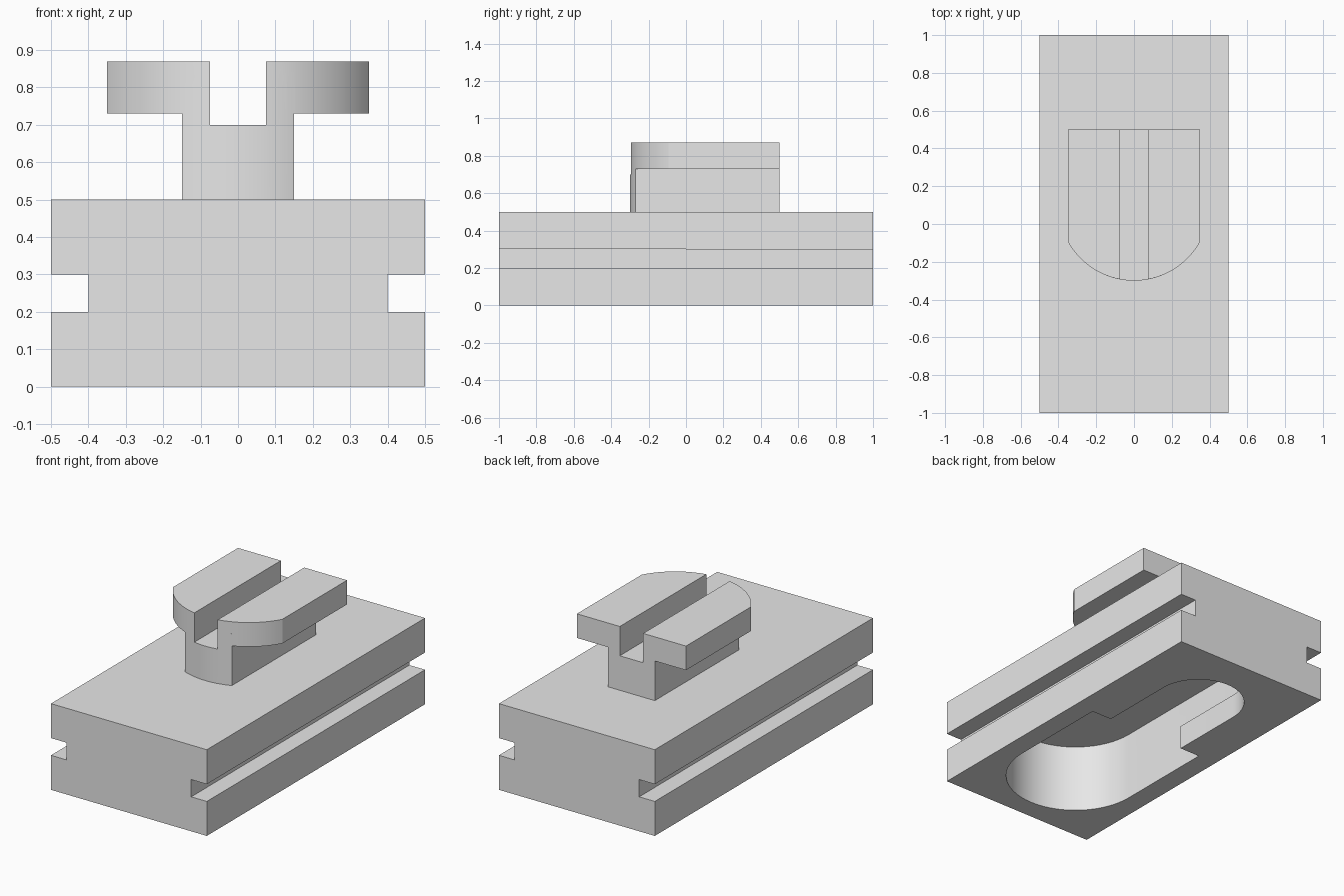
import bpy, bmesh, math
from mathutils import Matrix

cube = bpy.data.objects.get("Cube")
if cube:
    bpy.data.objects.remove(cube)

# One plain grey for everything
grey = bpy.data.materials.new("light_grey")
grey.use_nodes = True
colour = (0.8, 0.8, 0.8, 1)
grey.diffuse_color = colour
grey.node_tree.nodes["Principled BSDF"].inputs["Base Color"].default_value = colour


def prism(name, outline, low, high, along_y=False):
    """Extrude a flat outline upward, or an x-z outline along y."""
    bm = bmesh.new()
    face = bm.faces.new([bm.verts.new((a, b, low)) for a, b in outline])
    top = bmesh.ops.extrude_face_region(bm, geom=[face])["geom"]
    bmesh.ops.translate(bm, vec=(0, 0, high - low),
                        verts=[v for v in top if isinstance(v, bmesh.types.BMVert)])
    if along_y:
        bm.transform(Matrix.Rotation(math.pi / 2, 4, "X"))
    bmesh.ops.recalc_face_normals(bm, faces=bm.faces)
    mesh = bpy.data.meshes.new(name)
    bm.to_mesh(mesh)
    bm.free()
    mesh.materials.append(grey)
    obj = bpy.data.objects.new(name, mesh)
    bpy.context.collection.objects.link(obj)
    return obj


def arc(cy, radius, start, end, steps=32):
    angles = [math.radians(start + (end - start) * i / steps) for i in range(steps + 1)]
    return [(radius * math.cos(t), cy + radius * math.sin(t)) for t in angles]


def combine(target, other, operation):
    """Apply a boolean and discard the helper."""
    mod = target.modifiers.new(operation, "BOOLEAN")
    mod.operation, mod.solver, mod.object = operation, "EXACT", other
    bpy.context.view_layer.objects.active = target
    bpy.ops.object.modifier_apply(modifier=mod.name)
    bpy.data.objects.remove(other)


def rounded_front(half_width, back):
    """Straight back and sides, shallow curved front."""
    a = math.degrees(math.acos(half_width / 0.4))
    if half_width < 0.4:
        return arc(0.1, 0.4, 180 + a, 360 - a) + [(half_width, back), (-half_width, back)]


# Base block: profile with a groove along each side
right_half = [(0.5, 0), (0.5, 0.2), (0.4, 0.2), (0.4, 0.3), (0.5, 0.3), (0.5, 0.5)]
left_half = [(-x, z) for x, z in reversed(right_half)]
block = prism("base_block", right_half + left_half, -1, 1, along_y=True)

# Keyhole pocket underneath: wide cavity, wide mouth, narrow slot
wide, slot, front_y, back_y = 0.38, 0.25, -0.5, 0.55
front_curve = arc(front_y, wide, 180, 360)
cavity = prism("cavity_cutter", front_curve + arc(back_y, wide, 0, 180), 0.14, 0.4)
combine(block, cavity, "DIFFERENCE")
mouth = prism("mouth_cutter", front_curve + [(wide, 0.1), (-wide, 0.1)], -0.1, 0.3)
combine(block, mouth, "DIFFERENCE")
narrow = prism("slot_cutter", [(-slot, 0), (slot, 0)] + arc(back_y, slot, 0, 180), -0.1, 0.25)
combine(block, narrow, "DIFFERENCE")

# T-shaped key on top: neck, wide head and a lengthwise groove
key = prism("key", rounded_front(0.15, 0.5), 0.5, 0.8)
head = prism("key_head", rounded_front(0.35, 0.5), 0.73, 0.87)
combine(key, head, "UNION")
groove = prism("groove_cutter", [(-0.075, -1), (0.075, -1), (0.075, 1), (-0.075, 1)], 0.7, 1)
combine(key, groove, "DIFFERENCE")

# Smooth curves, crisp edges
for obj in (block, key):
    bpy.ops.object.select_all(action="DESELECT")
    obj.select_set(True)
    bpy.context.view_layer.objects.active = obj
    bpy.ops.object.shade_smooth_by_angle(angle=math.radians(30))
